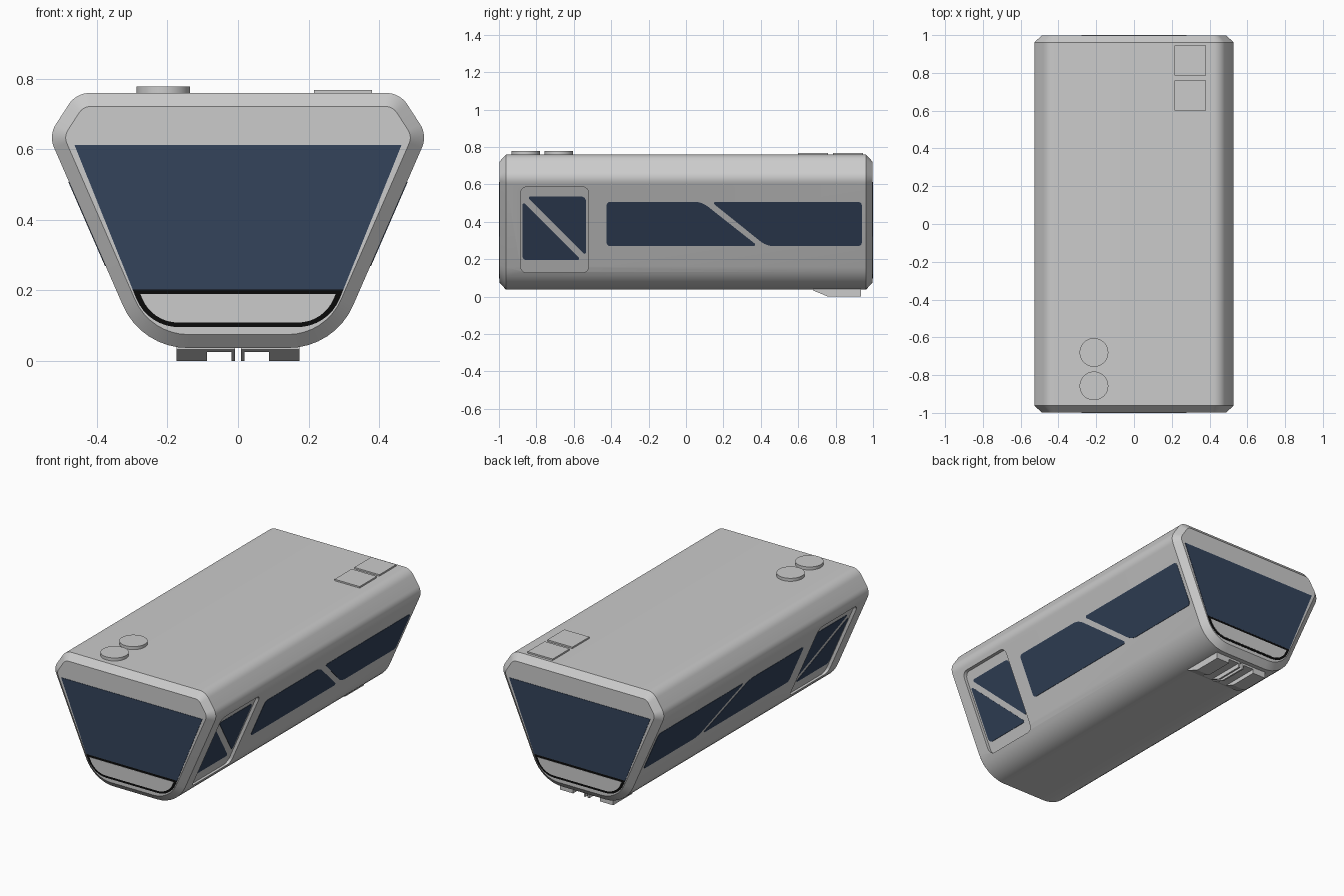
import bpy, bmesh, math
from mathutils import Vector

if "Cube" in bpy.data.objects:
    bpy.data.objects.remove(bpy.data.objects["Cube"])


def material(name, rgb):
    m = bpy.data.materials.new(name)
    m.diffuse_color = (*rgb, 1)
    m.use_nodes = True
    m.node_tree.nodes["Principled BSDF"].inputs["Base Color"].default_value = m.diffuse_color
    return m


GLASS = material("dark_blue_glass", (0.033, 0.056, 0.105))
BLACK = material("black_trim", (0.003, 0.003, 0.003))


def fillet(pts, radii, n=8):
    """Round the corners of a 2D polygon."""
    out = []
    for i, p in enumerate(pts):
        p, r = Vector(p), radii[i]
        if r <= 0:
            out.append(p)
            continue
        a = (Vector(pts[i - 1]) - p).normalized()
        b = (Vector(pts[(i + 1) % len(pts)]) - p).normalized()
        half = a.angle(b) / 2
        centre = p + (a + b).normalized() * (r / math.sin(half))
        s = p + a * (r / math.tan(half)) - centre
        e = p + b * (r / math.tan(half)) - centre
        sweep = s.angle_signed(e)
        for k in range(n + 1):
            t = -sweep * k / n
            out.append(centre + Vector((s.x * math.cos(t) - s.y * math.sin(t),
                                        s.x * math.sin(t) + s.y * math.cos(t))))
    return out


def loft(name, rings, mat=None):
    """Skin a closed solid through matching rings of 3D points."""
    bm = bmesh.new()
    rows = [[bm.verts.new(p) for p in ring] for ring in rings]
    n = len(rows[0])
    for lo, hi in zip(rows, rows[1:]):
        for i in range(n):
            j = (i + 1) % n
            bm.faces.new((lo[i], lo[j], hi[j], hi[i]))
    bm.faces.new(rows[0])
    bm.faces.new(rows[-1])
    bmesh.ops.recalc_face_normals(bm, faces=bm.faces)
    me = bpy.data.meshes.new(name)
    bm.to_mesh(me)
    bm.free()
    ob = bpy.data.objects.new(name, me)
    bpy.context.collection.objects.link(ob)
    if mat:
        me.materials.append(mat)
    return ob


def smooth(ob):
    bpy.ops.object.select_all(action='DESELECT')
    bpy.context.view_layer.objects.active = ob
    ob.select_set(True)
    bpy.ops.object.shade_smooth_by_angle(angle=math.radians(28))


def symmetric(half, radii):
    pts = half + [(-x, z) for x, z in reversed(half)]
    return fillet(pts, radii + radii[::-1])


# Body: rounded trapezoid tube with chamfered ends
outer = symmetric([(0.274, 0.037), (0.537, 0.64), (0.459, 0.76)], [0.2, 0.07, 0.07])
inner = symmetric([(0.249, 0.075), (0.494, 0.637), (0.439, 0.722)], [0.165, 0.04, 0.04])
END = 0.997
body = loft("body", [[(p.x, y, p.y) for p in prof] for prof, y in
                     ((inner, -END), (outer, -0.962), (outer, 0.962), (inner, END))])


def side_x(z):
    return 0.274 + (z - 0.037) * 0.263 / 0.603


def side_panel(name, pts, radii, lo, hi, mat=None):
    """Slab following the sloping wall, made on both sides."""
    prof = fillet(pts, radii)
    return [loft(f"{name}_{tag}", [[(s * (side_x(p.y) + d), p.x, p.y) for p in prof]
                                   for d in (lo, hi)], mat)
            for s, tag in ((1, "right"), (-1, "left"))]


# Door recesses
door = [(-0.885, 0.128), (-0.52, 0.128), (-0.52, 0.587), (-0.885, 0.587)]
for cutter in side_panel("door_cutter", door, [0.035] * 4, -0.02, 0.1):
    cutter.hide_render = True
    mod = body.modifiers.new("door_recess", 'BOOLEAN')
    mod.operation, mod.solver, mod.object = 'DIFFERENCE', 'EXACT', cutter
    bpy.context.view_layer.objects.active = body
    bpy.ops.object.modifier_apply(modifier=mod.name)
    bpy.data.objects.remove(cutter)
smooth(body)

# Side and door windows
side_panel("front_side_window", [(-0.425, 0.27), (0.385, 0.27), (0.085, 0.507), (-0.425, 0.507)],
           [0.02, 0.008, 0.12, 0.02], -0.01, 0.002, GLASS)
side_panel("rear_side_window", [(0.43, 0.27), (0.94, 0.27), (0.94, 0.507), (0.135, 0.507)],
           [0.12, 0.02, 0.02, 0.008], -0.01, 0.002, GLASS)
side_panel("upper_door_window", [(-0.535, 0.218), (-0.535, 0.535), (-0.852, 0.535)],
           [0.008, 0.025, 0.008], -0.03, -0.018, GLASS)
side_panel("lower_door_window", [(-0.875, 0.195), (-0.56, 0.195), (-0.875, 0.51)],
           [0.025, 0.008, 0.008], -0.03, -0.018, GLASS)


# End glass, black trim and lower panel, same at front and back
def end_plate(name, half, radii, s, y, mat=None):
    prof = symmetric(half, radii)
    loft(name, [[(p.x, s * d, p.y) for p in prof] for d in (0.985, y)], mat)


for s, tag in ((-1, "front"), (1, "back")):
    end_plate(tag + "_windshield", [(0.299, 0.203), (0.464, 0.613)], [0, 0], s, 0.9992, GLASS)
    end_plate(tag + "_trim", [(0.256, 0.096), (0.299, 0.203)], [0.13, 0], s, 0.9986, BLACK)
    end_plate(tag + "_lower_panel", [(0.243, 0.109), (0.277, 0.19)], [0.11, 0], s, 1.0)

# Roof discs and roof plates
for i, y in enumerate((-0.68, -0.857)):
    bpy.ops.mesh.primitive_cylinder_add(vertices=48, radius=0.076, depth=0.04,
                                        location=(-0.212, y, 0.758))
    bpy.context.object.name = f"roof_disc_{i + 1}"
    smooth(bpy.context.object)
for i, y in enumerate((0.68, 0.865)):
    bpy.ops.mesh.primitive_cube_add(size=1, location=(0.298, y, 0.758))
    bpy.context.object.name = f"roof_plate_{i + 1}"
    bpy.context.object.scale = (0.165, 0.16, 0.022)

# Underside vents: full-depth cheeks with a shallow slot between
cheek = [(0.68, 0.045), (0.68, 0.033), (0.76, 0), (0.935, 0), (0.935, 0.045)]
slot = [(0.68, 0.045), (0.68, 0.033), (0.70, 0.025), (0.935, 0.025), (0.935, 0.045)]
for s, tag in ((1, "right"), (-1, "left")):
    for part, prof, a, b in (("outer_cheek", cheek, 0.088, 0.175),
                             ("inner_cheek", cheek, 0.008, 0.018),
                             ("slot", slot, 0.018, 0.088)):
        loft(f"vent_{part}_{tag}", [[(s * x, y, z) for y, z in prof] for x in (a, b)])
